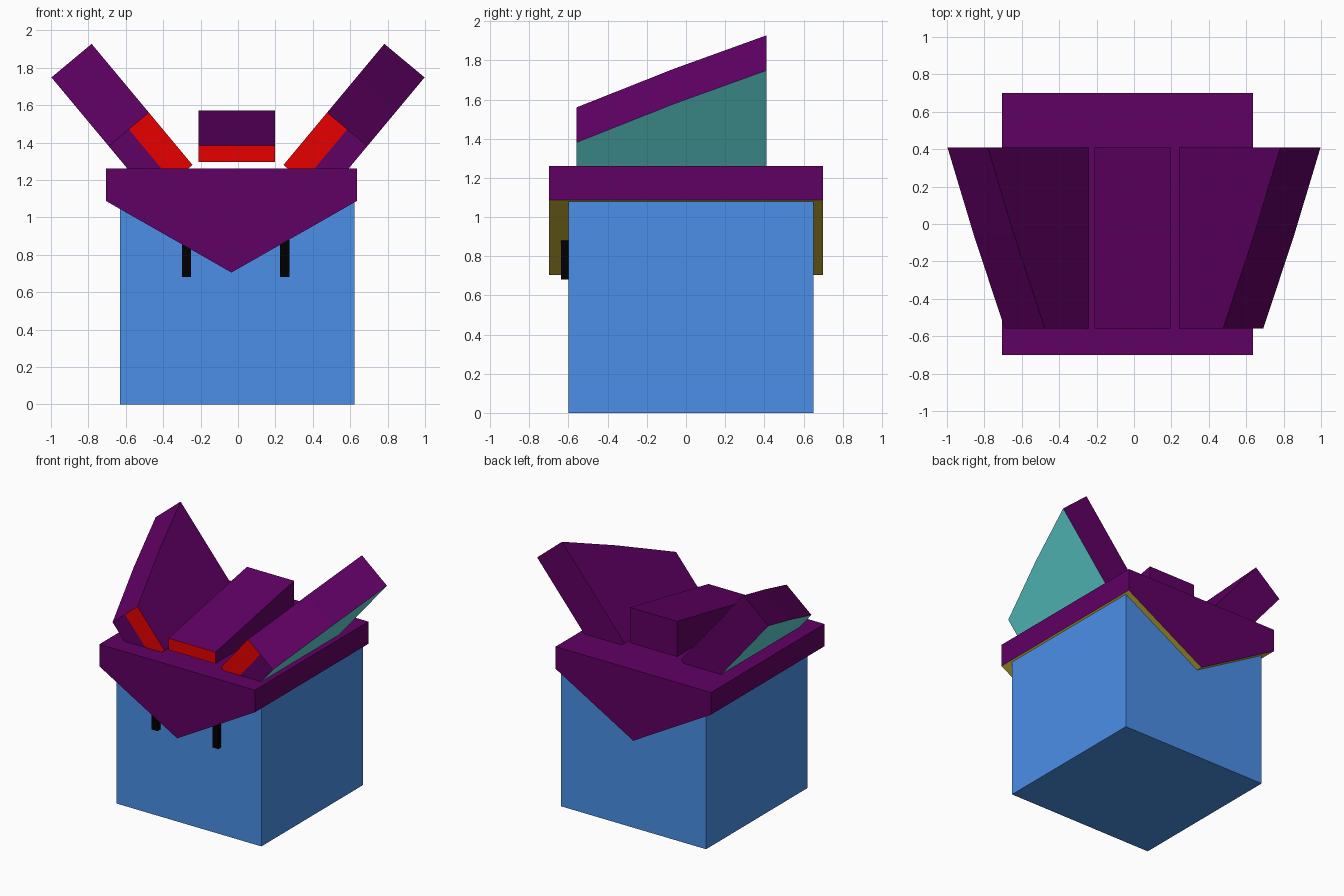
import bpy, bmesh
from mathutils import Vector

cube = bpy.data.objects.get("Cube")
if cube:
    bpy.data.objects.remove(cube, do_unlink=True)


def material(name, rgb):
    m = bpy.data.materials.new(name)
    m.use_nodes = True
    m.diffuse_color = (*rgb, 1)
    m.node_tree.nodes["Principled BSDF"].inputs["Base Color"].default_value = (*rgb, 1)
    return m


blue = material("blue", (0.069, 0.275, 0.8))
purple = material("purple", (0.117, 0, 0.125))
red = material("red", (0.8, 0, 0))
teal = material("teal", (0.13, 0.74, 0.74))
olive = material("olive", (0.64, 0.5, 0.045))
black = material("black", (0, 0, 0))


def prism(name, sections, mats, rule=None):
    """Join matching cross-sections into a closed solid; rule picks a material per face."""
    bm = bmesh.new()
    rings = [[bm.verts.new(p) for p in s] for s in sections]
    bm.faces.new(rings[0])
    bm.faces.new(rings[-1])
    for a, b in zip(rings, rings[1:]):
        for i in range(len(a)):
            j = (i + 1) % len(a)
            bm.faces.new((a[i], a[j], b[j], b[i]))
    bmesh.ops.recalc_face_normals(bm, faces=bm.faces)
    bm.normal_update()
    if rule:
        for f in bm.faces:
            f.material_index = rule(f.normal, f.calc_center_median())
    mesh = bpy.data.meshes.new(name)
    bm.to_mesh(mesh)
    bm.free()
    for m in mats:
        mesh.materials.append(m)
    obj = bpy.data.objects.new(name, mesh)
    bpy.context.collection.objects.link(obj)
    return obj


def box(name, x, y, z, mat):
    outline = [(x[0], y[0]), (x[1], y[0]), (x[1], y[1]), (x[0], y[1])]
    return prism(name, [[(*p, h) for p in outline] for h in z], [mat])


# Body and the two strips below the front flap
box("body", (-0.63, 0.622), (-0.6, 0.652), (0, 1.08), blue)
for side, x in (("right", -0.275), ("left", 0.25)):
    box(side + "_strip", (x - 0.025, x + 0.025), (-0.637, -0.59), (0.68, 0.88), black)

# Folded cover: pointed profile front to back, olive underside
profile = [(-0.705, 1.26), (-0.705, 1.087), (-0.035, 0.705), (0.635, 1.087), (0.635, 1.26)]
prism("cover", [[(x, y, z) for x, z in profile] for y in (-0.7, 0.7)],
      [purple, olive], lambda n, c: 1 if n.z < -0.3 else 0)

# Slanted side fins: long profile swept through the thickness in two layers
FRONT, BACK, THICK = -0.558, 0.41, 0.28
fin_profile = [(FRONT, 0), (BACK, 0), (BACK, 0.843), (-0.06, 0.622), (FRONT, 0.365)]


def fin(name, side):
    root = Vector((side * 0.243, 0, 1.28))
    up = Vector((side * 0.64, 0, 0.768))
    out = Vector((side * 0.768, 0, -0.64))

    def section(v):
        return [root + up * u + out * v + Vector((0, y, 0)) for y, u in fin_profile]

    def paint(n, c):
        if n.dot(out) > 0.9:
            return 2
        return 1 if n.y < -0.9 and (c - root).dot(out) < THICK / 2 else 0

    prism(name, [section(v) for v in (0, THICK / 2, THICK)], [purple, red, teal], paint)


fin("left_fin", 1)
fin("right_fin", -1)

# Middle wedge with a red front edge
wedge = [(FRONT, 1.295), (BACK, 1.295), (BACK, 1.572), (FRONT, 1.385)]
prism("middle_wedge", [[(x, y, z) for y, z in wedge] for x in (-0.21, 0.197)],
      [purple, red], lambda n, c: 1 if n.y < -0.9 else 0)
